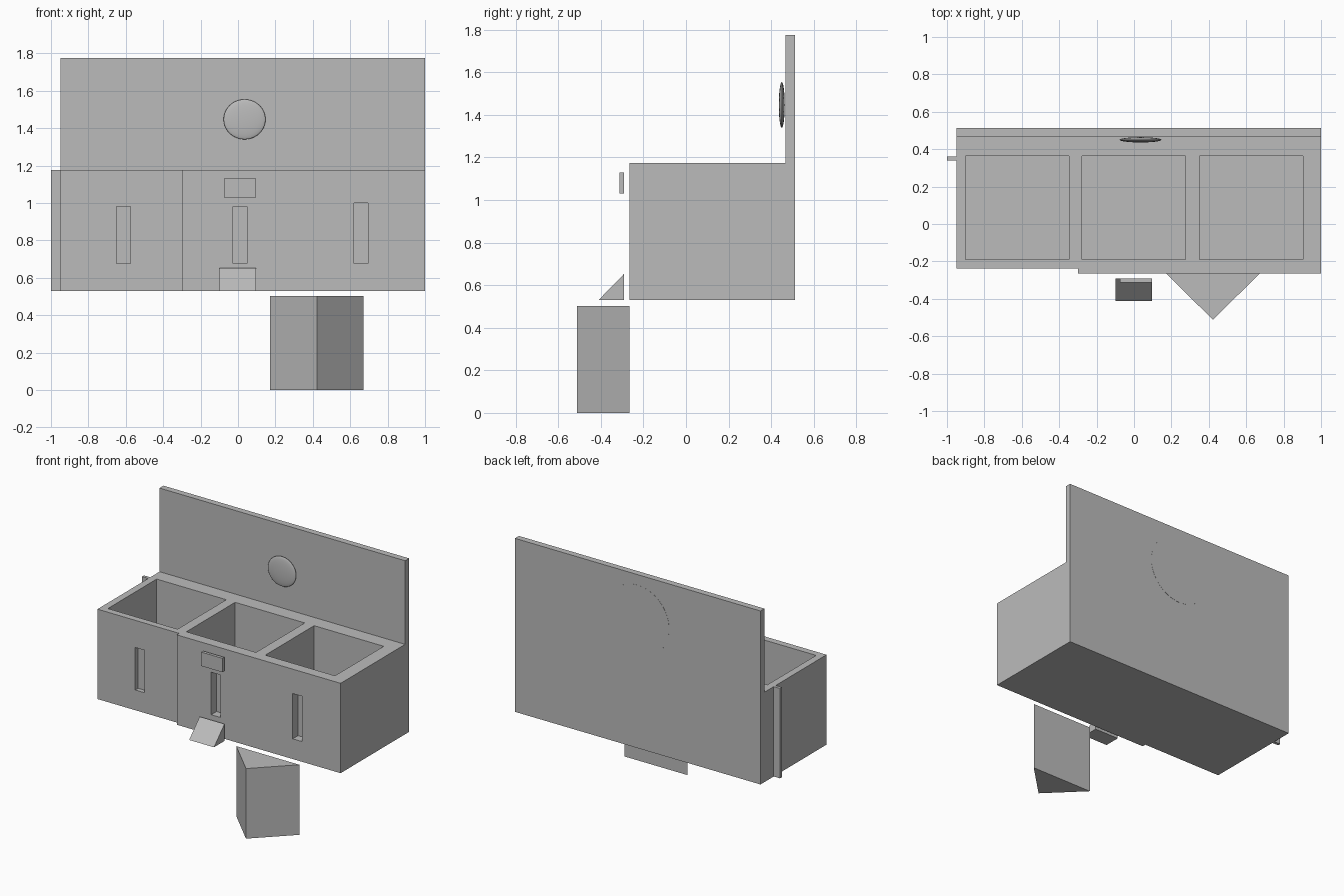
import bpy, bmesh
from mathutils import Vector

cube = bpy.data.objects.get("Cube")
if cube:
    bpy.data.objects.remove(cube, do_unlink=True)

grey = bpy.data.materials.new("plain_grey")
grey.use_nodes = True
COLOUR = (0.5, 0.5, 0.5, 1)
grey.diffuse_color = COLOUR
grey.node_tree.nodes["Principled BSDF"].inputs["Base Color"].default_value = COLOUR


def prism(name, outline, direction):
    """Extrude a flat outline of 3D points along a direction."""
    bm = bmesh.new()
    face = bm.faces.new([bm.verts.new(p) for p in outline])
    result = bmesh.ops.extrude_face_region(bm, geom=[face], use_keep_orig=True)
    moved = [v for v in result["geom"] if isinstance(v, bmesh.types.BMVert)]
    bmesh.ops.translate(bm, verts=moved, vec=Vector(direction))
    bmesh.ops.recalc_face_normals(bm, faces=bm.faces)
    mesh = bpy.data.meshes.new(name)
    bm.to_mesh(mesh)
    bm.free()
    mesh.materials.append(grey)
    obj = bpy.data.objects.new(name, mesh)
    bpy.context.collection.objects.link(obj)
    return obj


def box(name, x, y, z):
    corners = [(x[0], y[0], z[0]), (x[1], y[0], z[0]),
               (x[1], y[1], z[0]), (x[0], y[1], z[0])]
    return prism(name, corners, (0, 0, z[1] - z[0]))


def cut(target, cutter):
    mod = target.modifiers.new("cut", "BOOLEAN")
    mod.operation = "DIFFERENCE"
    mod.solver = "EXACT"
    mod.object = cutter
    bpy.context.view_layer.objects.active = target
    bpy.ops.object.modifier_apply(modifier=mod.name)
    bpy.data.objects.remove(cutter, do_unlink=True)


LEFT, RIGHT, BOTTOM, RIM = -0.95, 1.0, 0.53, 1.175
FRONT, STEP, PANEL, BACK = -0.265, -0.237, 0.467, 0.512

# Bin body, with its front set back on one side
footprint = [(LEFT, STEP), (-0.3, STEP), (-0.3, FRONT),
             (RIGHT, FRONT), (RIGHT, PANEL), (LEFT, PANEL)]
body = prism("bin_body", [(x, y, BOTTOM) for x, y in footprint], (0, 0, RIM - BOTTOM))

# Three open compartments
for x in (-0.9, -0.277, 0.35):
    cut(body, box("compartment_cutter", (x, x + 0.553), (-0.19, 0.363), (0.58, 1.4)))

# Upright slots in the front wall
for x, top in ((-0.65, 0.98), (-0.027, 0.98), (0.62, 1.0)):
    cut(body, box("slot_cutter", (x, x + 0.075), (-0.4, -0.205), (0.675, top)))

# Tall back panel and side strip
box("back_panel", (LEFT, RIGHT), (PANEL, BACK), (BOTTOM, 1.775))
box("side_strip", (-1.0, LEFT), (0.34, 0.362), (BOTTOM, RIM))

# Small plate and wedge in front of the body
box("front_plate", (-0.075, 0.095), (-0.312, -0.291), (1.03, 1.13))
prism("front_wedge", [(-0.1, -0.411, BOTTOM), (-0.1, -0.292, BOTTOM),
                      (-0.1, -0.292, 0.652)], (0.197, 0, 0))

# Three-sided block below
prism("lower_block", [(0.172, FRONT, 0), (0.422, -0.512, 0), (0.672, FRONT, 0)], (0, 0, 0.503))

# Flattened round button on the panel front
bpy.ops.mesh.primitive_uv_sphere_add(segments=48, ring_count=24, radius=1,
                                     location=(0.035, 0.45, 1.447))
button = bpy.context.object
button.name = "round_button"
button.scale = (0.112, 0.014, 0.107)
button.data.materials.append(grey)
bpy.ops.object.shade_smooth_by_angle()

# Flush disc on the panel back
bpy.ops.mesh.primitive_cylinder_add(vertices=64, radius=0.25, depth=0.004,
                                    location=(0.025, BACK - 0.001, 1.45),
                                    rotation=(1.5708, 0, 0))
disc = bpy.context.object
disc.name = "back_disc"
disc.data.materials.append(grey)
bpy.ops.object.shade_smooth_by_angle()
